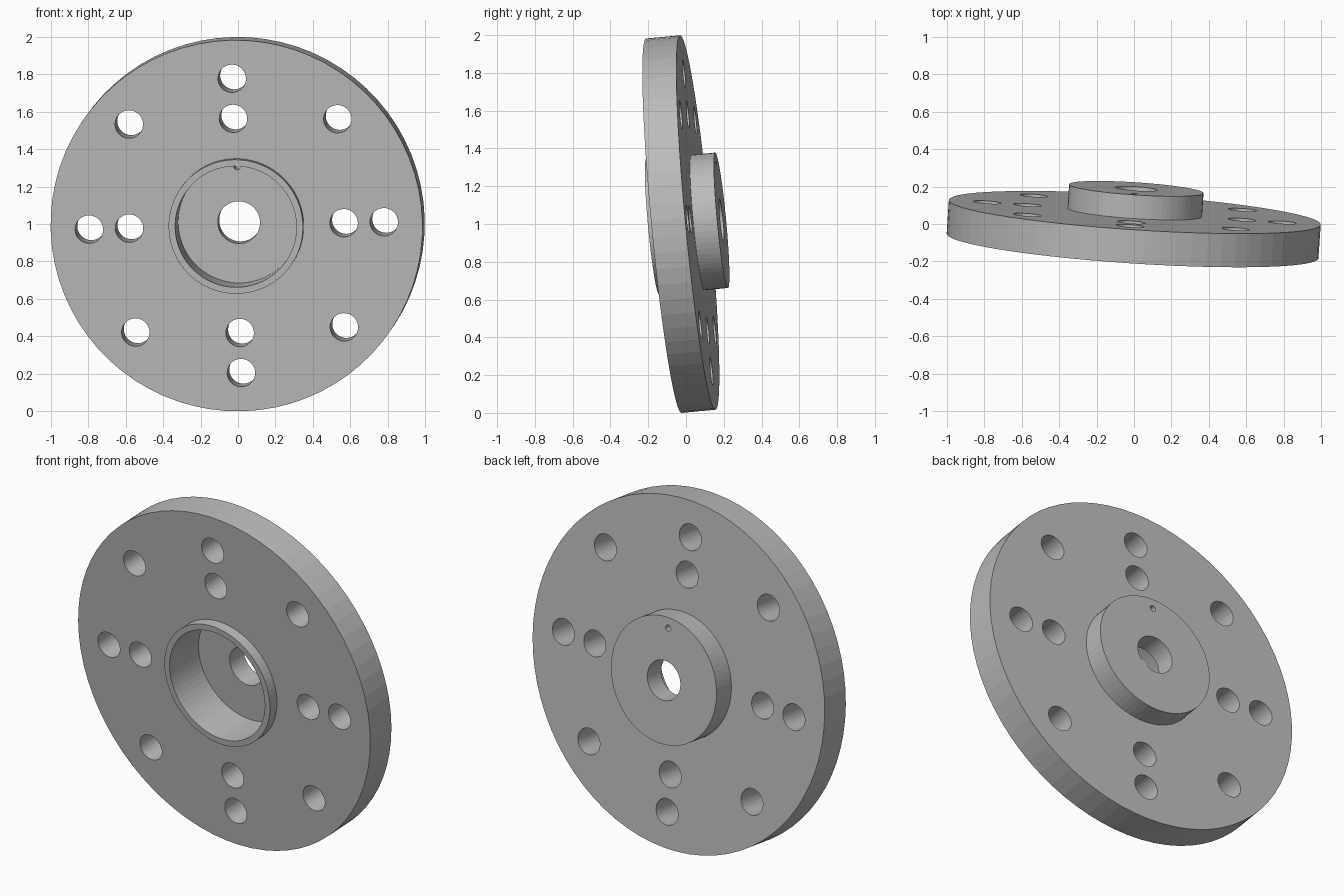
import bpy, bmesh, math
from mathutils import Matrix, Vector

if "Cube" in bpy.data.objects:
    bpy.data.objects.remove(bpy.data.objects["Cube"])

# flat metal colour
metal = bpy.data.materials.new("light_grey_metal")
metal.diffuse_color = (0.50, 0.50, 0.50, 1)
metal.use_nodes = True
metal.node_tree.nodes["Principled BSDF"].inputs["Base Color"].default_value = metal.diffuse_color


def make_object(name, bm):
    bmesh.ops.recalc_face_normals(bm, faces=bm.faces)
    mesh = bpy.data.meshes.new(name)
    bm.to_mesh(mesh)
    bm.free()
    mesh.materials.append(metal)
    obj = bpy.data.objects.new(name, mesh)
    bpy.context.collection.objects.link(obj)
    return obj


def lathe(name, profile, sides):
    """Spin a closed (radius, depth) profile around the Y axis."""
    bm = bmesh.new()
    rings = []
    for i in range(sides):
        a = 2 * math.pi * i / sides
        rings.append([bm.verts.new((r * math.cos(a), y, r * math.sin(a))) for r, y in profile])
    n = len(profile)
    for i in range(sides):
        p, q = rings[i], rings[(i + 1) % sides]
        for j in range(n):
            k = (j + 1) % n
            bm.faces.new((p[j], p[k], q[k], q[j]))
    return make_object(name, bm)


# flange disc with front lip, recess, rear hub and centre bore
FRONT, BACK = -0.118, 0.063
flange = lathe("flange", [
    (0.113, 0.07), (0.325, 0.07), (0.325, -0.178), (0.36, -0.178),
    (0.36, FRONT), (0.996, FRONT), (0.996, BACK),
    (0.36, BACK), (0.36, 0.19), (0.113, 0.19)], 72)

# bolt holes: outer ring of eight, inner ring of four, one small pin hole
holes = [(0.79, i * 45, 0.075) for i in range(8)]
holes += [(0.575, i * 90, 0.075) for i in range(4)]
holes += [(0.30, 90, 0.018)]
bm = bmesh.new()
for dist, angle, radius in holes:
    a = math.radians(angle)
    place = Matrix.Translation((dist * math.cos(a), 0, dist * math.sin(a)))
    bmesh.ops.create_cone(bm, cap_ends=True, segments=32, radius1=radius, radius2=radius,
                          depth=1, matrix=place @ Matrix.Rotation(math.pi / 2, 4, 'X'))
cutter = make_object("hole_cutter", bm)
cutter.hide_render = True

cut = flange.modifiers.new("holes", 'BOOLEAN')
cut.operation = 'DIFFERENCE'
cut.solver = 'EXACT'
cut.object = cutter
bpy.context.view_layer.objects.active = flange
bpy.ops.object.modifier_apply(modifier=cut.name)
bpy.data.objects.remove(cutter)

# slight tilt of the whole part
flange.matrix_world = (Matrix.Translation(Vector((0, 0, 1.002)))
                       @ Matrix.Rotation(-0.066, 4, 'Z')
                       @ Matrix.Rotation(0.094, 4, 'X')
                       @ Matrix.Rotation(-0.025, 4, 'Y'))
